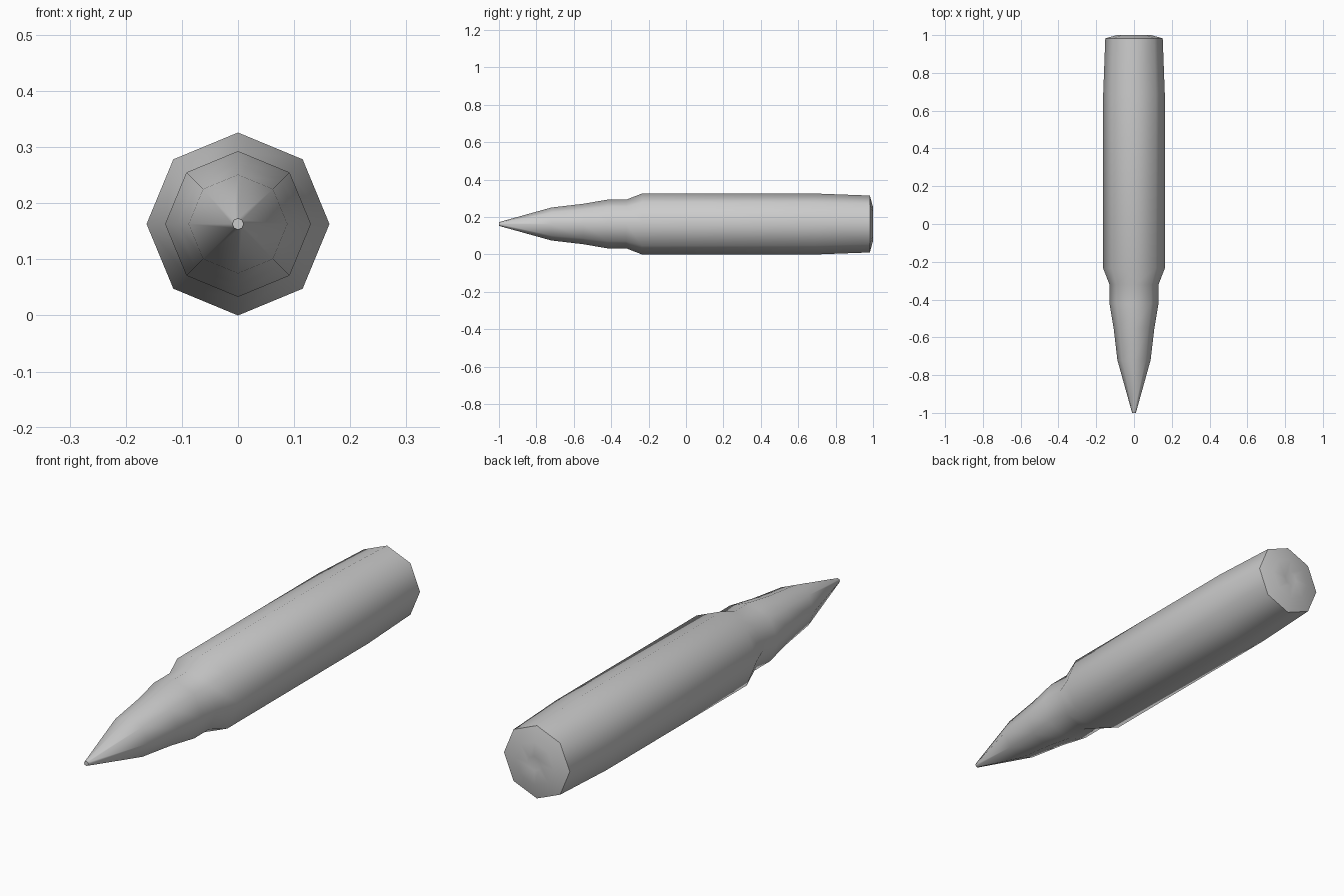
import bpy, bmesh, math

if "Cube" in bpy.data.objects:
    bpy.data.objects.remove(bpy.data.objects["Cube"])

SIDES = 8
CENTRE_Z = 0.163

# Profile along the length, tip to base: (y, radius)
PROFILE = [
    (-1.0, 0.010), (-0.72, 0.088), (-0.55, 0.108),            # pointed nose
    (-0.42, 0.130), (-0.32, 0.130),                           # neck
    (-0.235, 0.163), (0.69, 0.163), (0.983, 0.152),           # shoulder and case
    (1.0, 0.090), (1.0, 0.030),                               # bevelled base
]


def lathe(name, profile, end_y):
    bm = bmesh.new()
    rings = []
    for y, r in profile:
        rings.append([bm.verts.new((r * math.sin(i * math.tau / SIDES), y,
                                    CENTRE_Z + r * math.cos(i * math.tau / SIDES)))
                      for i in range(SIDES)])
    for a, b in zip(rings, rings[1:]):
        for i in range(SIDES):
            j = (i + 1) % SIDES
            bm.faces.new((a[i], a[j], b[j], b[i]))
    # Blunt tip cap
    bm.faces.new(rings[0])
    # Shallow dimple in the base
    hub = bm.verts.new((0, end_y, CENTRE_Z))
    for i in range(SIDES):
        bm.faces.new((rings[-1][i], rings[-1][(i + 1) % SIDES], hub))
    bmesh.ops.recalc_face_normals(bm, faces=bm.faces)
    mesh = bpy.data.meshes.new(name)
    bm.to_mesh(mesh)
    bm.free()
    obj = bpy.data.objects.new(name, mesh)
    bpy.context.collection.objects.link(obj)
    return obj


# Cartridge body, smooth around its eight sides with a sharp base rim
cartridge = lathe("cartridge", PROFILE, 0.994)
bpy.context.view_layer.objects.active = cartridge
cartridge.select_set(True)
bpy.ops.object.shade_smooth_by_angle(angle=math.radians(62))
